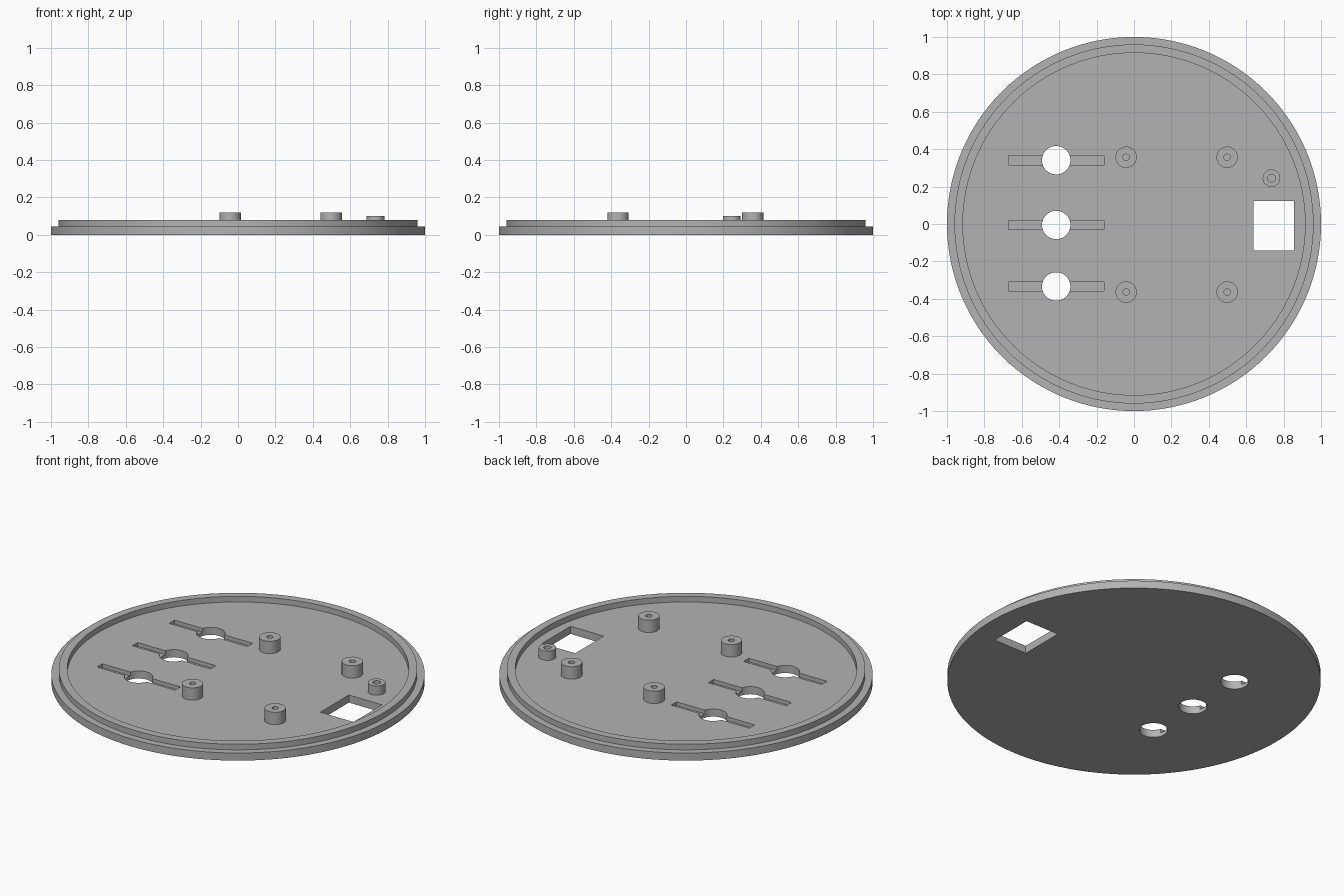
import bpy
import bmesh
from math import cos, sin, tau, radians
from mathutils import Matrix

if "Cube" in bpy.data.objects:
    bpy.data.objects.remove(bpy.data.objects["Cube"], do_unlink=True)

FLOOR = 0.045
SLOT_FLOOR = 0.022

grey = bpy.data.materials.new("plain grey")
grey.use_nodes = True
tone = (0.45, 0.45, 0.45, 1)
grey.diffuse_color = tone
grey.node_tree.nodes["Principled BSDF"].inputs["Base Color"].default_value = tone


def add_object(name, bm):
    bmesh.ops.recalc_face_normals(bm, faces=bm.faces)
    mesh = bpy.data.meshes.new(name)
    bm.to_mesh(mesh)
    bm.free()
    mesh.materials.append(grey)
    obj = bpy.data.objects.new(name, mesh)
    bpy.context.collection.objects.link(obj)
    return obj


def lathe(name, profile, x=0, y=0, sides=48, capped=True):
    """Spin (radius, z) points around a vertical axis."""
    bm = bmesh.new()
    rings = [[bm.verts.new((x + r * cos(tau * i / sides), y + r * sin(tau * i / sides), z))
              for i in range(sides)] for r, z in profile]
    for a, b in zip(rings, rings[1:]):
        for i in range(sides):
            j = (i + 1) % sides
            bm.faces.new((a[i], a[j], b[j], b[i]))
    if capped:
        bm.faces.new(rings[0])
        bm.faces.new(rings[-1])
    return add_object(name, bm)


def box(name, x0, x1, y0, y1, z0, z1):
    bm = bmesh.new()
    place = Matrix.Translation(((x0 + x1) / 2, (y0 + y1) / 2, (z0 + z1) / 2))
    size = Matrix.Diagonal((x1 - x0, y1 - y0, z1 - z0, 1))
    bmesh.ops.create_cube(bm, size=1, matrix=place @ size)
    return add_object(name, bm)


def activate(obj):
    bpy.ops.object.select_all(action="DESELECT")
    obj.select_set(True)
    bpy.context.view_layer.objects.active = obj


def cut(target, cutter):
    cutter.hide_render = True
    mod = target.modifiers.new("cut", "BOOLEAN")
    mod.operation = "DIFFERENCE"
    mod.solver = "EXACT"
    mod.object = cutter
    activate(target)
    bpy.ops.object.modifier_apply(modifier=mod.name)
    bpy.data.objects.remove(cutter, do_unlink=True)


# Round base plate with stepped raised rim
plate = lathe("base_plate", [(1, 0), (1, FLOOR), (0.96, FLOOR), (0.96, 0.078),
                             (0.915, 0.078), (0.915, FLOOR)], sides=128)

# Hanging holes: shallow slot with a round through hole
for y in (0.341, -0.005, -0.334):
    cut(plate, box("slot_cutter", -0.67, -0.16, y - 0.025, y + 0.025, SLOT_FLOOR, 0.2))
    cut(plate, lathe("hole_cutter", [(0.076, -0.1), (0.076, 0.2)], -0.416, y))

# Rectangular connector opening
cut(plate, box("opening_cutter", 0.638, 0.855, -0.142, 0.124, -0.1, 0.2))

# Hollow mounting posts
parts = [plate]


def post(name, x, y, radius, bore, top):
    parts.append(lathe(name, [(radius, FLOOR), (radius, top), (bore, top), (bore, FLOOR)],
                       x, y, capped=False))


for side, x in (("right", -0.042), ("left", 0.498)):
    for end, y in (("back", 0.357), ("front", -0.364)):
        post(f"mounting_post_{end}_{side}", x, y, 0.057, 0.017, 0.118)
post("small_post", 0.735, 0.245, 0.047, 0.021, 0.1)

for part in parts:
    activate(part)
    bpy.ops.object.shade_smooth_by_angle(angle=radians(30))
